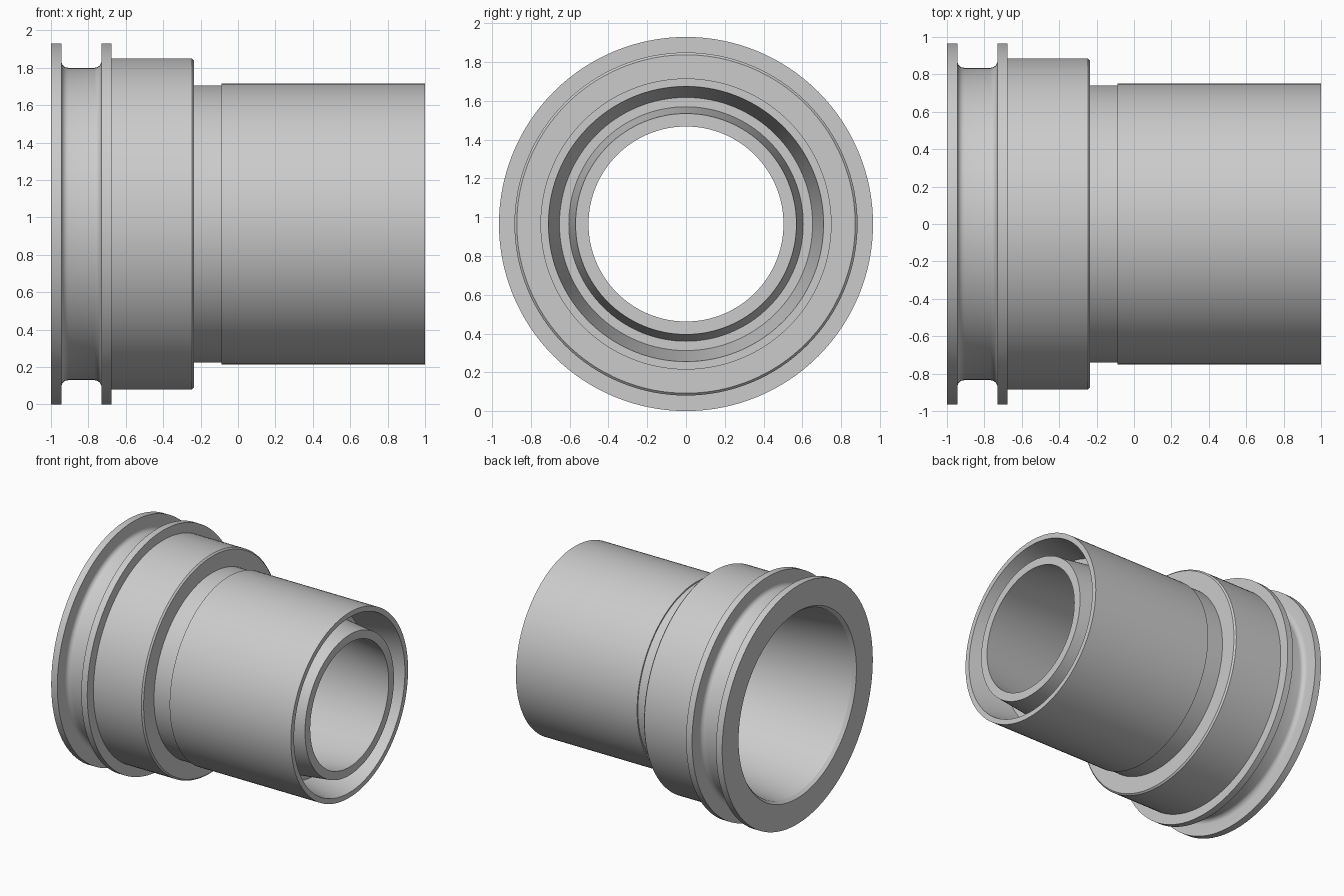
import bpy, bmesh, math
from mathutils import Vector

cube = bpy.data.objects.get("Cube")
if cube:
    bpy.data.objects.remove(cube, do_unlink=True)

AXIS_HEIGHT = 0.965
SEGMENTS = 128

# Single plain grey material
grey = bpy.data.materials.new("light_grey_plastic")
grey.use_nodes = True
colour = (0.6, 0.6, 0.6, 1)
grey.diffuse_color = colour
grey.node_tree.nodes["Principled BSDF"].inputs["Base Color"].default_value = colour


def fillet(cx, cr, radius, start, end, steps=6):
    """Arc of (x, radius) points between two angles in degrees."""
    angles = [math.radians(start + (end - start) * i / steps) for i in range(steps + 1)]
    return [(cx + radius * math.cos(a), cr + radius * math.sin(a)) for a in angles]


def revolve(name, profile):
    """Turn a closed (x, radius) profile around the horizontal axis."""
    bm = bmesh.new()
    verts = [bm.verts.new((x, 0, r)) for x, r in profile]
    edges = [bm.edges.new((verts[i - 1], verts[i])) for i in range(len(verts))]
    bmesh.ops.spin(bm, geom=verts + edges, cent=(0, 0, 0), axis=(1, 0, 0),
                   angle=math.tau, steps=SEGMENTS, use_merge=True)
    bmesh.ops.remove_doubles(bm, verts=bm.verts, dist=0.0001)
    bmesh.ops.recalc_face_normals(bm, faces=bm.faces)
    bmesh.ops.translate(bm, verts=bm.verts, vec=Vector((0, 0, AXIS_HEIGHT)))
    mesh = bpy.data.meshes.new(name)
    bm.to_mesh(mesh)
    bm.free()
    mesh.materials.append(grey)
    obj = bpy.data.objects.new(name, mesh)
    bpy.context.collection.objects.link(obj)
    bpy.ops.object.select_all(action="DESELECT")
    obj.select_set(True)
    bpy.context.view_layer.objects.active = obj
    bpy.ops.object.shade_smooth_by_angle(angle=math.radians(30))
    return obj


# End flange, filleted clamp groove and second flange
flanges = [(-1, 0.755), (-1, 0.965), (-0.945, 0.965)]
flanges += fillet(-0.907, 0.873, 0.038, 180, 270)
flanges += fillet(-0.768, 0.873, 0.038, 270, 360)
flanges += [(-0.73, 0.965), (-0.677, 0.965)]

# Thick body with a chamfered shoulder, then the relieved neck
body = [(-0.677, 0.885), (-0.247, 0.885), (-0.235, 0.873), (-0.235, 0.74), (-0.087, 0.74)]

# Outer sleeve, tapered slot in its end, and inner sleeve
sleeves = [(-0.087, 0.751), (1, 0.751), (1, 0.71), (0.69, 0.653),
           (0.69, 0.605), (1, 0.57), (1, 0.503)]

# Tapered bore ending in a small lead-in chamfer
bore = [(-0.975, 0.735)]

revolve("stepped_pipe_adapter", flanges + body + sleeves + bore)
